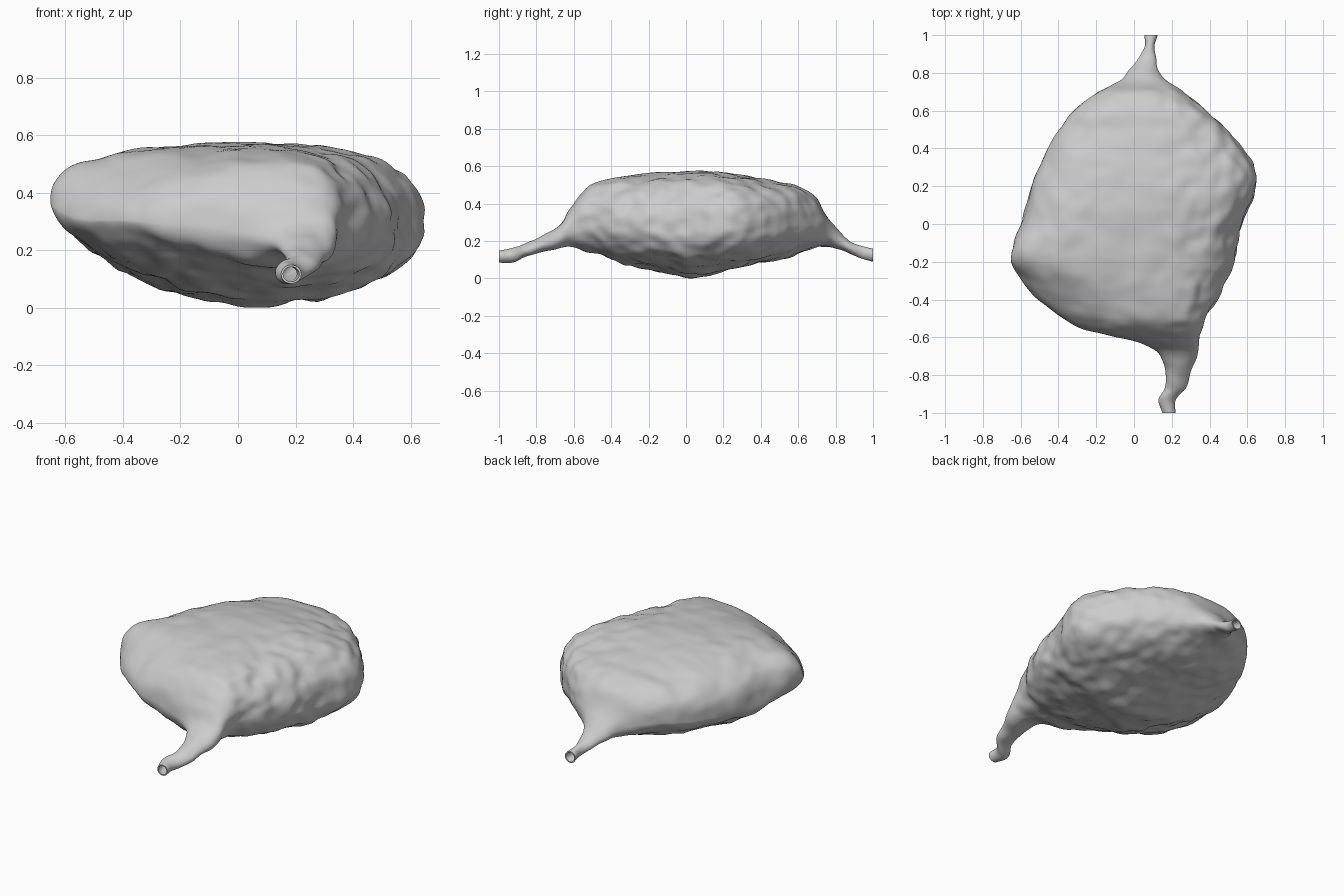
import bpy, bmesh, math
from mathutils import noise, Vector

if "Cube" in bpy.data.objects:
    bpy.data.objects.remove(bpy.data.objects["Cube"])

# Outline stations along the body: y, x min, x max, z min, z max
S = [
    (-1.00, .15, .22, .08, .145), (-.93, .13, .22, .08, .155),
    (-.87, .165, .275, .105, .18), (-.75, .16, .315, .14, .23),
    (-.67, .12, .345, .165, .29), (-.62, -.01, .35, .165, .37),
    (-.56, -.25, .355, .15, .45), (-.50, -.38, .375, .135, .50),
    (-.40, -.51, .44, .10, .53), (-.30, -.595, .48, .065, .545),
    (-.20, -.657, .525, .04, .555), (-.10, -.64, .55, .02, .56),
    (0, -.595, .58, .003, .565), (.10, -.57, .61, .015, .57),
    (.20, -.54, .64, .04, .56), (.30, -.50, .635, .06, .545),
    (.40, -.46, .58, .08, .525), (.50, -.395, .49, .095, .505),
    (.60, -.32, .38, .125, .49), (.70, -.19, .265, .16, .42),
    (.76, -.07, .175, .165, .32), (.82, -.02, .125, .15, .25),
    (.88, .025, .115, .125, .195), (.94, .055, .11, .10, .17),
    (1.00, .055, .125, .085, .155),
]
RINGS, SEG = 240, 144


def station(y):
    """Smooth interpolation of the outline at y."""
    i = max(k for k in range(len(S) - 1) if S[k][0] <= y)
    p1, p2 = S[i], S[i + 1]
    p0, p3 = S[max(i - 1, 0)], S[min(i + 2, len(S) - 1)]
    h = p2[0] - p1[0]
    t = (y - p1[0]) / h
    out = []
    for c in range(1, 5):
        m1 = (p2[c] - p0[c]) / (p2[0] - p0[0]) * h
        m2 = (p3[c] - p1[c]) / (p3[0] - p1[0]) * h
        out.append((2*t**3 - 3*t*t + 1) * p1[c] + (t**3 - 2*t*t + t) * m1
                   + (3*t*t - 2*t**3) * p2[c] + (t**3 - t*t) * m2)
    return out


def smooth(a, b, t):
    t = min(1, max(0, (t - a) / (b - a)))
    return t * t * (3 - 2 * t)


def section(y, scale=1.0):
    """Lopsided rounded section whose left edge peaks near y = -0.15."""
    x0, x1, z0, z1 = station(y)
    body = min(1, max(0, (x1 - x0 - .12) / .6))
    front = 1 - smooth(-.45, 0, y)
    peak = math.exp(-((y + .15) / .17) ** 2)
    mx, cz = (x0 + x1) / 2, (z0 + z1) / 2
    cx = mx + (.04 + .13 * front) * body
    H = z1 - z0
    f_left = -.06 + .19 * peak
    n_up_left = 3.0 - 1.2 * front
    n_up_right = 2.7 - .5 * front
    pts = []
    for k in range(SEG):
        a = 2 * math.pi * k / SEG
        c, s = math.cos(a), math.sin(a)
        left, up = c < 0, s > 0
        if left:
            n = n_up_left if up else 1.55
        else:
            n = n_up_right if up else 2.1
        n = 2 + (n - 2) * body
        zc = z0 + H * (.5 + (f_left if left else -.06) * body)
        u = math.copysign(abs(c) ** (2 / n), c)
        v = math.copysign(abs(s) ** (2 / n), s)
        x = cx + u * ((cx - x0) if left else (x1 - cx))
        z = zc + v * ((z1 - zc) if up else (zc - z0))
        pts.append(Vector((mx + (x - mx) * scale, y, cz + (z - cz) * scale)))
    return pts


def wrinkle(p):
    """Soft folds and fine lumps, stronger on the right and underneath."""
    rough = .35 + .65 * min(1, max(0, (p.x - .1) / .25, (.3 - p.z) / .15))
    folds = noise.noise(Vector((p.x * 7, p.y * 5, p.z * 9)))
    lumps = noise.noise(Vector((p.x * 13, p.y * 12, p.z * 15)) + Vector((7, 3, 1)))
    x0, x1, z0, z1 = station(max(-1, min(.9999, p.y)))
    size = min(1, (x1 - x0) / .5)
    return (.4 + .6 * size) * (.012 * folds + .013 * rough * lumps) * min(1, (1 - abs(p.y)) * 12)


# Outer skin with open tube ends
bm = bmesh.new()
rings = []
for i in range(RINGS + 1):
    y = min(-1 + 2 * i / RINGS, .99999)
    rings.append([bm.verts.new(p) for p in section(y)])


def bridge(a, b):
    for k in range(SEG):
        j = (k + 1) % SEG
        bm.faces.new((a[k], a[j], b[j], b[k]))


for a, b in zip(rings, rings[1:]):
    bridge(a, b)
bmesh.ops.recalc_face_normals(bm, faces=bm.faces)
bm.normal_update()
moves = [(v, v.normal * wrinkle(v.co)) for v in bm.verts]
for v, d in moves:
    d.y *= .5
    v.co += d

# Hollow bores inside both tube ends
for sign, rim in ((-1, rings[0]), (1, rings[-1])):
    prev = rim
    for depth, sc in ((0, .8), (.04, .72), (.08, .65), (.13, .5)):
        y = sign * (.99999 - depth)
        ring = [bm.verts.new(p) for p in section(y, sc)]
        bridge(prev, ring)
        prev = ring
    bm.faces.new(prev)
bmesh.ops.recalc_face_normals(bm, faces=bm.faces)

# Rest on the floor
low = min(v.co.z for v in bm.verts)
bmesh.ops.translate(bm, verts=bm.verts, vec=(0, 0, -low))

me = bpy.data.meshes.new("sac_body")
bm.to_mesh(me)
bm.free()
ob = bpy.data.objects.new("sac_body", me)
bpy.context.collection.objects.link(ob)
bpy.context.view_layer.objects.active = ob
ob.select_set(True)
bpy.ops.object.shade_smooth_by_angle(angle=math.radians(50))
